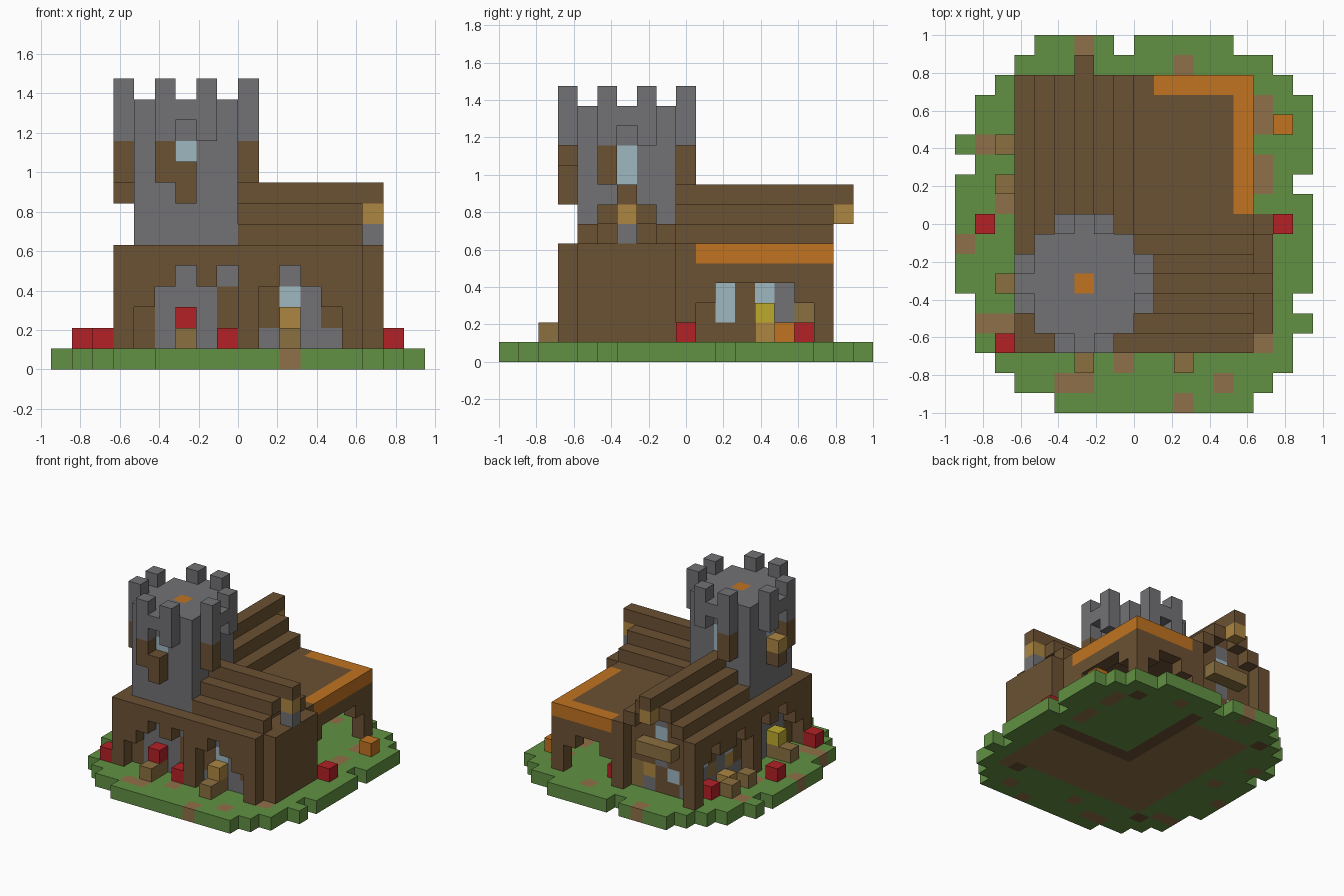
import bpy, bmesh
from mathutils import Vector

cube = bpy.data.objects.get("Cube")
if cube:
    bpy.data.objects.remove(cube)

U = 2 / 19                                  # edge of one block
ORIGIN = Vector((-9 * U, -1, 0))

# Colours as sRGB hex, converted to linear
PALETTE = {
    "grass": "629143", "dirt": "8F7048", "wood": "6B5133", "stone": "727174",
    "orange": "C07320", "red": "B22125", "tan": "AD8642", "crate": "8B7040",
    "glass": "9DB7C0", "yellow": "BEAA2D",
}
LETTER = {"b": "wood", "s": "stone", "g": "glass", "t": "tan",
          "c": "crate", "y": "yellow", "o": "orange", "r": "red"}
MATS = {}
for name, code in PALETTE.items():
    srgb = [int(code[n:n + 2], 16) / 255 for n in (0, 2, 4)]
    col = [((c + 0.055) / 1.055) ** 2.4 if c > 0.04 else c / 12.92 for c in srgb] + [1]
    mat = bpy.data.materials.new(name)
    mat.use_nodes = True
    mat.diffuse_color = col
    mat.node_tree.nodes["Principled BSDF"].inputs["Base Color"].default_value = col
    MATS[name] = mat

blocks = {}                                 # cell -> (part, colour)


def box(part, colour, xs, ys, zs):
    """Fill a block range; each axis is one index or an inclusive pair."""
    spans = [range(a, a + 1) if isinstance(a, int) else range(a[0], a[1] + 1) for a in (xs, ys, zs)]
    for i in spans[0]:
        for j in spans[1]:
            for k in spans[2]:
                blocks[i, j, k] = (part, colour)


def mirrored(part, colour, x, y, z):
    """Place on both wings, which mirror each other over the diagonal."""
    box(part, colour, x, y, z)
    box(part, colour, y, x, z)


def wall(part, rows, top, place):
    """Paint rows of letters, from the top course down."""
    for r, row in enumerate(rows.split()):
        for n, letter in enumerate(row):
            if letter != ".":
                i, j = place(n)
                box(part, LETTER[letter], i, j, top - r)


# Ground: first and last block of each row, front to back
ROWS = [(5, 14), (3, 15), (2, 16), (1, 16), (1, 17), (1, 16), (0, 17), (0, 17), (0, 17), (0, 17),
        (0, 17), (0, 16), (1, 17), (0, 17), (1, 17), (1, 17), (2, 16), (3, 15), (4, 13)]
for j, span in enumerate(ROWS):
    box("ground", "grass", span, j, 0)
del blocks[8, 18, 0]
for i, j in [(11, 0), (5, 1), (6, 1), (13, 1), (8, 2), (1, 4), (2, 4), (15, 3), (15, 7), (0, 8),
             (2, 10), (1, 13), (15, 11), (15, 12), (15, 14), (15, 15), (11, 17), (6, 18)]:
    box("ground", "dirt", i, j, 0)
mirrored("ground", "wood", 9, (9, 15), 0)
mirrored("ground", "dirt", (4, 8), (4, 15), 0)
for post in [(3, 3), (14, 3), (3, 16), (14, 9), (9, 16), (14, 16)]:
    box("ground", "wood", *post, 0)

# House: two solid wings, with patterned walls
mirrored("house_walls", "wood", (4, 8), (4, 15), (1, 5))
box("house_walls", "wood", (4, 13), (4, 8), (1, 5))
wall("front_wall", "bbsbsbbsbb bsssbbbgsb bsssbbbtsc bsssbbssss", 4, lambda n: (n + 4, 4))
wall("left_wall", "bbsbsbbsbbsb bsssbbbgsbgb bsssbbbtscsb bsssbbssssbb", 4, lambda n: (4, n + 4))
GABLE = "bbgbb bbbbb bbsbb bgbtc sbbsc"
wall("right_gable", GABLE, 5, lambda n: (13, n + 4))
wall("back_gable", GABLE, 5, lambda n: (n + 4, 15))
PORCH = "bbbbbb bgbgsb bgbysc bbbtsc"
wall("porch_side_wall", PORCH, 4, lambda n: (8, n + 10))
wall("porch_back_wall", "bbbbb bgbsb bgbss bbsbs", 4, lambda n: (n + 9, 8))

# Stepped gable roofs crossing under the tower
for i in range(3, 15):
    for j in range(3, 17):
        if i > 9 and j > 9:
            continue
        top = 5
        if abs(i - 6) <= 3 and j >= 6:
            top = 8 - abs(i - 6)
        if abs(j - 6) <= 3 and i >= 6:
            top = max(top, 8 - abs(j - 6))
        inside = i < 14 and j < 16
        box("gable_roofs", "wood", i, j, (6, top) if inside and top > 6 else top)
mirrored("ridge_ends", "wood", 6, 17, 8)
mirrored("ridge_brackets", "tan", 6, 17, 7)
mirrored("gable_windows", "stone", 6, 15, 6)
mirrored("gable_balconies", "crate", (5, 7), 16, 4)

# Flat porch roof with orange edging
box("porch_roof", "wood", (9, 14), (9, 16), 5)
box("porch_trim", "orange", 14, (10, 16), 5)
box("porch_trim", "orange", (10, 14), 16, 5)
box("porch_beams", "wood", 14, (10, 16), 4)
box("porch_beams", "wood", (10, 14), 16, 4)

# Posts, braces and beams below the eaves
box("porch_post", "wood", 14, 16, (1, 3))
box("corner_post", "wood", 3, 3, (1, 4))
mirrored("gable_posts", "wood", 3, 16, (1, 4))
mirrored("gable_posts", "wood", 9, 16, (1, 4))
box("right_post", "wood", 14, 3, (1, 4))
box("right_post", "wood", 13, 3, 3)
box("left_post", "wood", 3, 16, (1, 4))
del blocks[16, 3, 1], blocks[16, 3, 2], blocks[16, 3, 3], blocks[16, 3, 4]
del blocks[16, 9, 1], blocks[16, 9, 2], blocks[16, 9, 3], blocks[16, 9, 4]
del blocks[17, 6, 7], blocks[17, 6, 8]
for j in range(5, 8):
    del blocks[16, j, 4]
box("right_post", "wood", 14, 9, (1, 4))
box("right_balcony", "crate", 14, (5, 7), 4)
box("right_balcony", "wood", 14, 4, 4)
box("right_balcony", "wood", 14, 8, 4)
box("right_ridge_end", "wood", 15, 6, 8)
box("right_ridge_bracket", "tan", 15, 6, 7)
for i, j in [(14, 15), (13, 16), (14, 10), (10, 16)]:
    box("porch_braces", "wood", i, j, 3)
wall("front_eave_beam", "bb.b.bb.bb", 4, lambda n: (n + 4, 3))
wall("left_eave_beam", "bb.b.bb.bb.b", 4, lambda n: (3, n + 4))
mirrored("middle_posts", "wood", 3, 9, (1, 3))
mirrored("middle_posts", "wood", 3, 4, 3)

# Tower shaft and flared deck
box("tower", "stone", (4, 8), (4, 8), (6, 12))
mirrored("tower_rim", "stone", (5, 7), 3, 12)
mirrored("tower_rim", "stone", (5, 7), 9, 12)
box("tower_beacon", "orange", 6, 6, 12)
for near in (5, 7):
    for far in (3, 9):
        mirrored("battlements", "stone", near, far, (11, 13))

# Tower windows with timber brackets
mirrored("tower_windows", "glass", 6, 4, 10)
mirrored("tower_windows", "glass", 6, 8, (9, 10))
mirrored("tower_timbers", "wood", 5, 3, (9, 10))
mirrored("tower_timbers", "wood", 5, 9, (9, 10))
mirrored("tower_timbers", "wood", 6, 3, (8, 9))
box("tower_box", "tan", 3, 6, 9)

# Crates, barrels and bright boxes around the yard
YARD = {
    "red": [(1, 9, 1), (2, 3, 1), (16, 9, 1), (8, 3, 1), (6, 3, 2), (10, 15, 1), (3, 14, 1)],
    "crate": [(6, 2, 1), (11, 2, 1), (2, 6, 1), (2, 11, 1), (2, 13, 1), (6, 3, 1), (11, 3, 1), (3, 6, 1)],
    "tan": [(11, 3, 2), (3, 12, 1), (9, 13, 1)],
    "yellow": [(3, 6, 2), (9, 13, 2)],
    "orange": [(16, 14, 1)],
}
for colour, cells in YARD.items():
    for cell in cells:
        box(colour + "_yard_boxes", colour, *cell)

# Mesh each part, keeping only the exposed block faces
parts = {}
for cell, (part, colour) in blocks.items():
    parts.setdefault(part, {})[cell] = colour
for part, cells in parts.items():
    bm = bmesh.new()
    slots = sorted(set(cells.values()))
    for cell, colour in cells.items():
        base = Vector(cell)
        for axis in range(3):
            for side in (0, 1):
                step = [0, 0, 0]
                step[axis] = 2 * side - 1
                if tuple(c + s for c, s in zip(cell, step)) in blocks:
                    continue
                corners = []
                for a, b in ((0, 0), (1, 0), (1, 1), (0, 1)):
                    p = Vector(cell)
                    p[axis] += side
                    p[(axis + 1) % 3] += a
                    p[(axis + 2) % 3] += b
                    corners.append(bm.verts.new(p * U + ORIGIN))
                face = bm.faces.new(corners if side else corners[::-1])
                face.material_index = slots.index(colour)
    bmesh.ops.remove_doubles(bm, verts=bm.verts[:], dist=U / 100)
    mesh = bpy.data.meshes.new(part)
    bm.to_mesh(mesh)
    bm.free()
    for slot in slots:
        mesh.materials.append(MATS[slot])
    bpy.context.collection.objects.link(bpy.data.objects.new(part, mesh))
